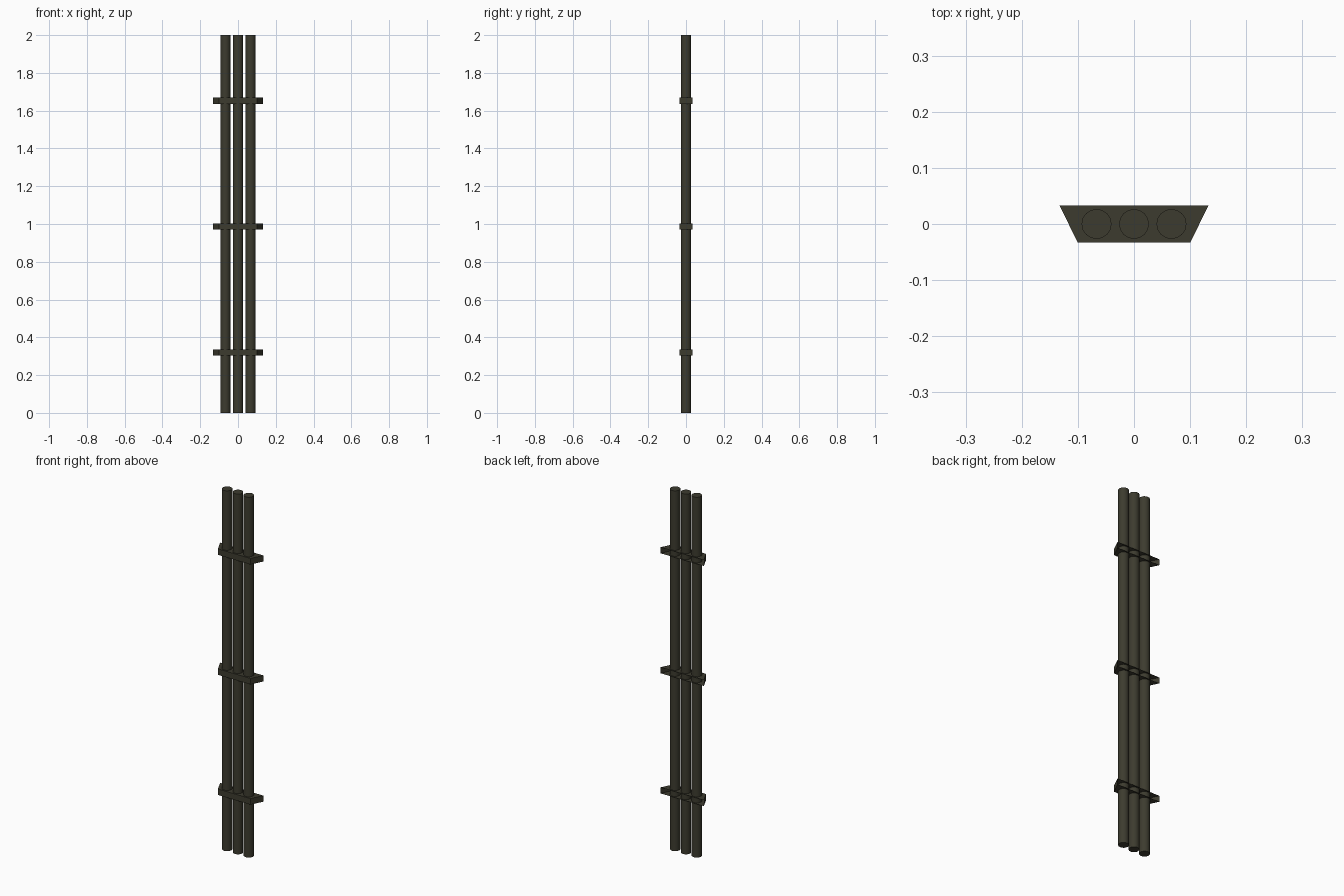
import bpy, bmesh, math

if "Cube" in bpy.data.objects:
    bpy.data.objects.remove(bpy.data.objects["Cube"])

mat = bpy.data.materials.new("dark olive metal")
mat.diffuse_color = (0.046, 0.044, 0.028, 1)
mat.use_nodes = True
mat.node_tree.nodes["Principled BSDF"].inputs["Base Color"].default_value = mat.diffuse_color


def add_object(name, bm):
    mesh = bpy.data.meshes.new(name)
    bm.to_mesh(mesh)
    bm.free()
    mesh.materials.append(mat)
    ob = bpy.data.objects.new(name, mesh)
    bpy.context.collection.objects.link(ob)
    return ob


# three upright pipes
for i in (-1, 0, 1):
    bm = bmesh.new()
    bmesh.ops.create_cone(bm, cap_ends=True, segments=16,
                          radius1=0.0267, radius2=0.0267, depth=2)
    bmesh.ops.translate(bm, verts=bm.verts, vec=(i * 0.0667, 0, 1))
    for f in bm.faces:
        f.smooth = abs(f.normal.z) < 0.5
    for e in bm.edges:
        e.smooth = all(f.smooth for f in e.link_faces)
    add_object(f"pipe_{i + 2}", bm)

# three flared brackets, open towards the wall at the back
outline = [(-0.133, 0.0333), (-0.1, -0.0333), (0.1, -0.0333), (0.133, 0.0333)]
for n, z in enumerate((0.32, 0.987, 1.653)):
    bm = bmesh.new()
    low = [bm.verts.new((x, y, z - 0.0167)) for x, y in outline]
    top = [bm.verts.new((x, y, z + 0.0167)) for x, y in outline]
    bm.faces.new(top)
    bm.faces.new(low[::-1])
    for a in range(3):
        bm.faces.new((low[a], low[a + 1], top[a + 1], top[a]))
    add_object(f"bracket_{n + 1}", bm)
